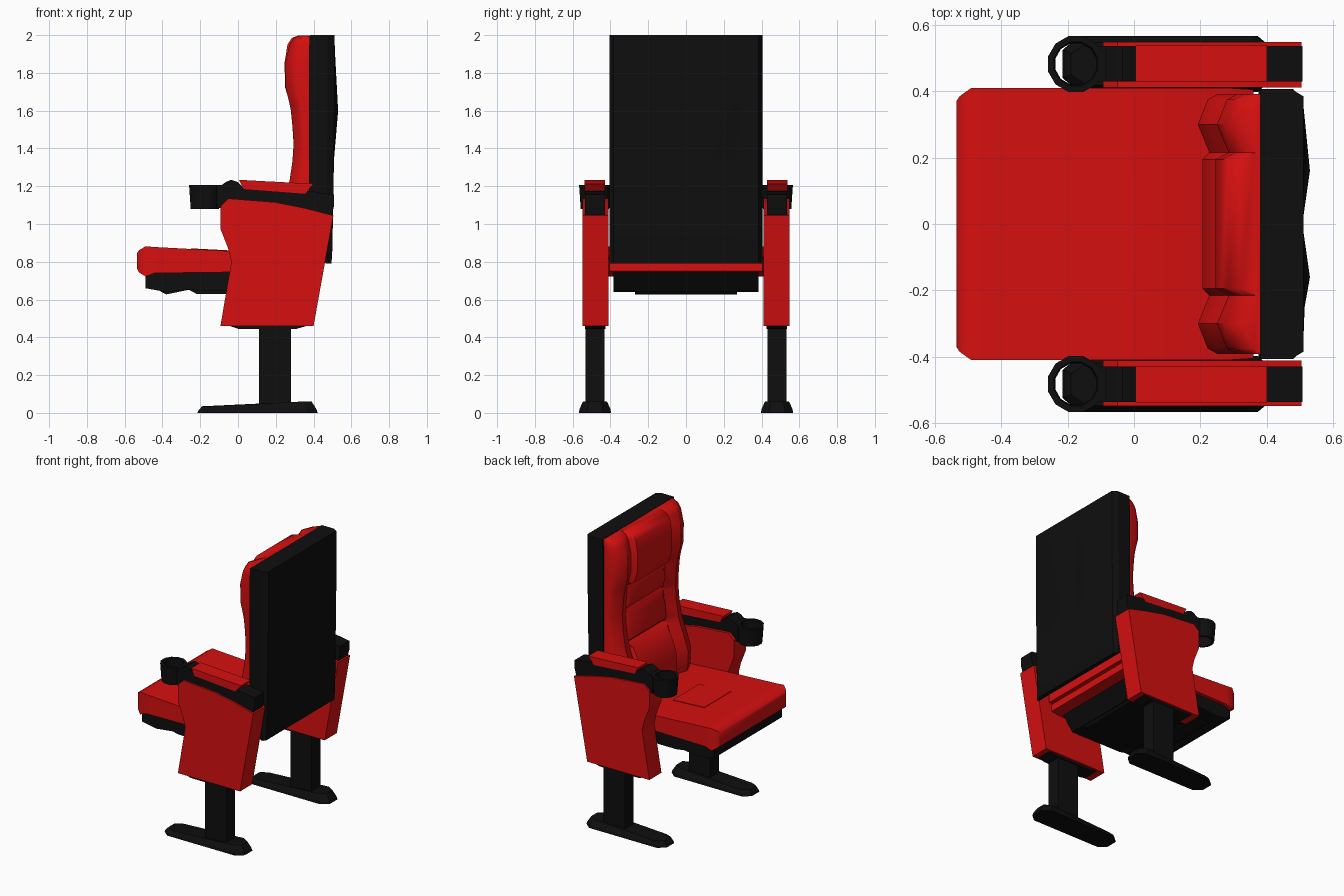
import bpy, bmesh, math

cube = bpy.data.objects.get("Cube")
if cube:
    bpy.data.objects.remove(cube, do_unlink=True)


def material(name, rgb):
    m = bpy.data.materials.new(name)
    m.use_nodes = True
    m.diffuse_color = (*rgb, 1)
    bsdf = next(n for n in m.node_tree.nodes if n.type == 'BSDF_PRINCIPLED')
    bsdf.inputs["Base Color"].default_value = (*rgb, 1)
    bsdf.inputs["Roughness"].default_value = 0.7
    return m


RED = material("red upholstery", (0.68, 0.005, 0.005))
BLACK = material("black plastic", (0.0045, 0.0045, 0.0045))


def loft(name, rings, mat, smooth=None, closed=False):
    """Skin equal-length rings of points; cap the ends unless the loft is closed."""
    bm = bmesh.new()
    vs = [[bm.verts.new(p) for p in r] for r in rings]
    n = len(rings[0])
    pairs = list(zip(vs, vs[1:])) + ([(vs[-1], vs[0])] if closed else [])
    for a, b in pairs:
        for i in range(n):
            j = (i + 1) % n
            bm.faces.new((a[i], a[j], b[j], b[i]))
    if not closed:
        bm.faces.new(vs[0])
        bm.faces.new(vs[-1])
    bmesh.ops.recalc_face_normals(bm, faces=bm.faces)
    me = bpy.data.meshes.new(name)
    bm.to_mesh(me)
    bm.free()
    me.materials.append(mat)
    ob = bpy.data.objects.new(name, me)
    bpy.context.collection.objects.link(ob)
    if smooth:
        bpy.ops.object.select_all(action='DESELECT')
        ob.select_set(True)
        bpy.context.view_layer.objects.active = ob
        bpy.ops.object.shade_smooth_by_angle(angle=math.radians(smooth))
    return ob


def prism(name, profile, y0, y1, mat, smooth=None):
    """Extrude an x-z profile across y."""
    return loft(name, [[(x, y, z) for x, z in profile] for y in (y0, y1)], mat, smooth)


def box(name, x0, x1, y0, y1, z0, z1, mat):
    return prism(name, [(x0, z0), (x1, z0), (x1, z1), (x0, z1)], y0, y1, mat)


# Seat cushion: x, half width, bottom, top
seat = [(-0.535, 0.37, 0.765, 0.845), (-0.525, 0.385, 0.745, 0.86),
        (-0.49, 0.41, 0.722, 0.882), (-0.44, 0.41, 0.74, 0.878),
        (-0.05, 0.41, 0.745, 0.857), (0.28, 0.41, 0.745, 0.835),
        (0.36, 0.405, 0.75, 0.80)]
loft("seat_cushion", [[(x, -w, b), (x, w, b), (x, w, t), (x, -w, t)]
                      for x, w, b, t in seat], RED, 40)
prism("seat_inset_panel", [(-0.25, 0.864), (0, 0.85), (0, 0.858), (-0.25, 0.871)],
      -0.15, 0.15, RED)

# Pan under the seat, with a narrower keel
prism("seat_pan", [(-0.49, 0.745), (-0.49, 0.66), (-0.38, 0.64), (-0.25, 0.655),
                   (-0.2, 0.645), (0.2, 0.645), (0.28, 0.75)], -0.385, 0.385, BLACK)
prism("seat_pan_keel", [(-0.46, 0.67), (-0.38, 0.627), (-0.26, 0.652), (-0.22, 0.63),
                        (0.18, 0.63), (0.22, 0.67)], -0.27, 0.27, BLACK)

# Backrest shell: z, front x, back x, ridge bulge, ridge y
shell = [(0.79, 0.465, 0.495, 0, 0.12), (0.87, 0.38, 0.50, 0, 0.12),
         (1.2, 0.375, 0.505, 0, 0.13), (1.35, 0.375, 0.506, 0.003, 0.14),
         (1.6, 0.375, 0.51, 0.02, 0.16), (1.9, 0.375, 0.51, 0.004, 0.25),
         (2.0, 0.38, 0.51, 0, 0.27)]


def shell_ring(z, f, b, bulge, ry):
    c = min(0.035, (b - f) * 0.5)
    half = [(b, 0.02), (b + bulge, ry), (b, ry + 0.11), (b, 0.385), (b - c, 0.406), (f, 0.406)]
    return ([(x, y, z) for x, y in half] + [(x, -y, z) for x, y in reversed(half)])


loft("backrest_shell", [shell_ring(*s) for s in shell], BLACK, 25)

# Backrest cushion: z, bolster front x, centre panel front x
back = [(0.80, 0.21, 0.225), (0.88, 0.195, 0.21), (0.98, 0.192, 0.206),
        (1.08, 0.225, 0.235), (1.18, 0.262, 0.285), (1.205, 0.268, 0.325),
        (1.23, 0.273, 0.30), (1.33, 0.288, 0.30), (1.42, 0.294, 0.325),
        (1.44, 0.293, 0.34), (1.46, 0.292, 0.315), (1.53, 0.287, 0.30),
        (1.60, 0.280, 0.315), (1.615, 0.277, 0.325), (1.64, 0.272, 0.275),
        (1.72, 0.252, 0.25), (1.85, 0.250, 0.246), (1.95, 0.272, 0.262),
        (1.985, 0.295, 0.285), (1.998, 0.33, 0.32)]


def cushion_ring(z, b, c):
    half = [(c, 0.195), (min(b + 0.035, 0.37), 0.215), (b, 0.30),
            (min(b + 0.03, 0.375), 0.375), (min(b + 0.06, 0.385), 0.392), (0.39, 0.392)]
    return [(x, y, z) for x, y in half] + [(x, -y, z) for x, y in reversed(half)]


loft("backrest_cushion", [cushion_ring(*b) for b in back], RED, 40)

# Side assemblies: panel, leg, foot, armrest and cup holder
PANEL = [(-0.093, 0.46), (0.40, 0.46), (0.505, 1.045), (0.35, 1.085), (0.2, 1.115),
         (-0.05, 1.135), (-0.093, 1.095), (-0.093, 0.975), (-0.052, 0.87), (-0.035, 0.80)]
ARM = [(-0.11, 1.08), (-0.05, 1.10), (0.49, 1.03), (0.507, 1.09), (0.507, 1.155),
       (0.40, 1.172), (0.02, 1.20), (0.0, 1.222), (-0.035, 1.234), (-0.06, 1.225),
       (-0.085, 1.207), (-0.11, 1.207)]
PAD = [(0.005, 1.234), (0.15, 1.226), (0.40, 1.213), (0.355, 1.16), (0.03, 1.185)]
CUP = [(0.087, 1.207), (0.078, 1.08), (0.064, 1.08), (0.068, 1.207)]

for s, side in ((1, "left"), (-1, "right")):
    yc = s * 0.482
    prism(side + "_side_panel", PANEL, s * 0.411, s * 0.548, RED)
    prism(side + "_panel_base", [(-0.05, 0.462), (0.0, 0.445), (0.31, 0.445), (0.37, 0.462)],
          s * 0.425, s * 0.535, BLACK)
    box(side + "_leg", 0.112, 0.28, s * 0.432, s * 0.532, 0.03, 0.45, BLACK)

    # Foot: base plate with tapered ends and a sloping narrower top
    def foot_ring(x0, x1, w, z0, z1):
        k = 0.05
        return [(x0, yc - w * 0.5, z0), (x0 + k, yc - w, z0), (x1 - k, yc - w, z1),
                (x1, yc - w * 0.5, z1), (x1, yc + w * 0.5, z1), (x1 - k, yc + w, z1),
                (x0 + k, yc + w, z0), (x0, yc + w * 0.5, z0)]

    loft(side + "_foot", [foot_ring(-0.215, 0.422, 0.085, 0, 0),
                          foot_ring(-0.208, 0.415, 0.082, 0.015, 0.02),
                          foot_ring(-0.19, 0.39, 0.064, 0.035, 0.06)], BLACK)

    prism(side + "_armrest", ARM, s * 0.43, s * 0.536, BLACK, 30)
    prism(side + "_armrest_pad", PAD, s * 0.429, s * 0.537, RED)

    # Open cup holder ring
    rings = []
    for i in range(12):
        a = math.tau * (i + 0.5) / 12
        rings.append([(-0.175 + r * math.cos(a), yc + r * math.sin(a), z) for r, z in CUP])
    loft(side + "_cup_holder", rings, BLACK, 35, closed=True)
